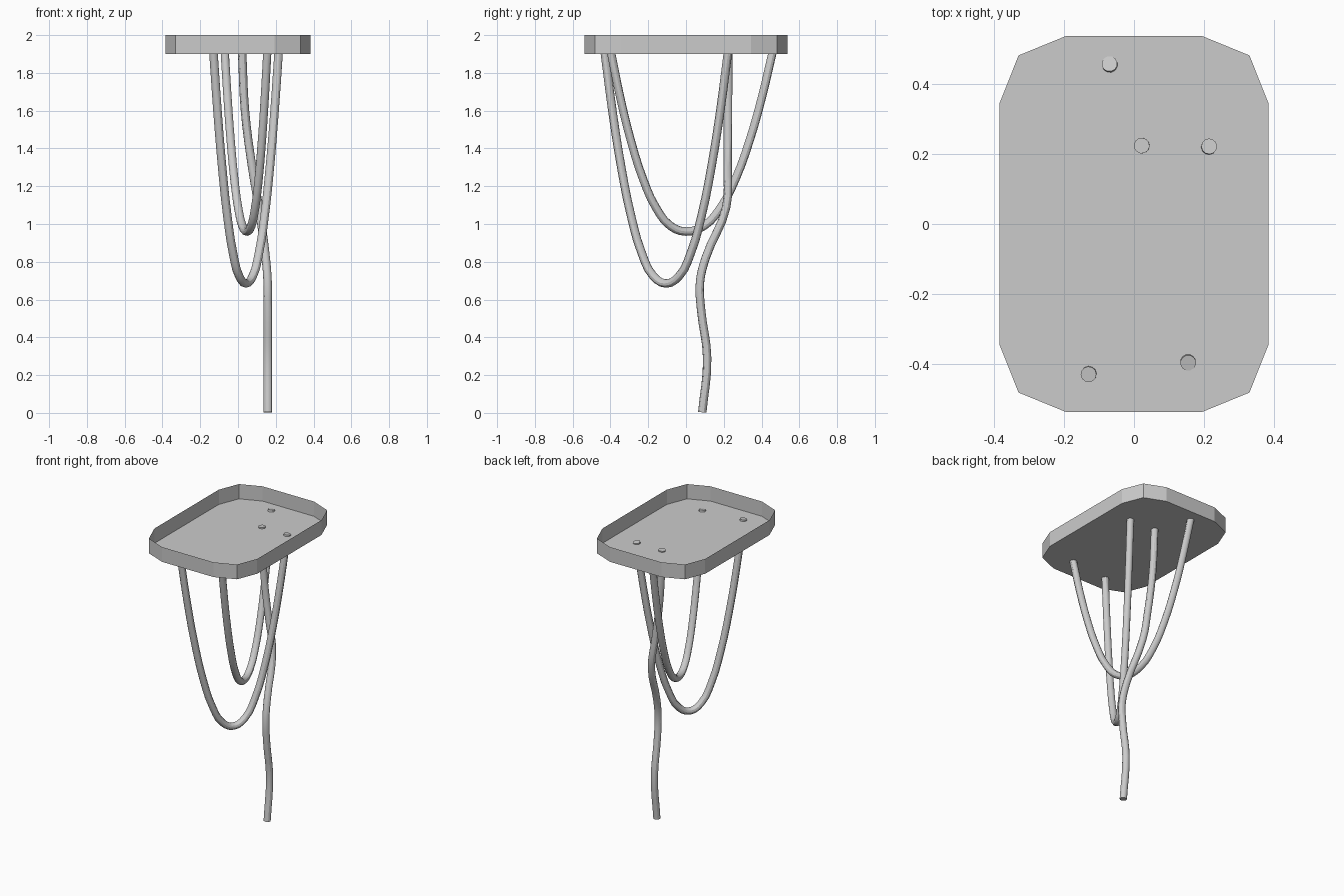
import bpy, bmesh
from mathutils import Vector

if "Cube" in bpy.data.objects:
    bpy.data.objects.remove(bpy.data.objects["Cube"])

RIM, FLOOR, STUB = 2.0, 1.9, 1.908
RADIUS = 0.0225


def make_tray():
    # Open tray: chamfered outline, flat floor, thin upright rim
    corner = [(0.385, 0.344), (0.33, 0.482), (0.193, 0.538)]
    outline = corner + [(-x, y) for x, y in reversed(corner)]
    outline += [(-x, -y) for x, y in outline]
    bm = bmesh.new()
    low = [bm.verts.new((x, y, FLOOR)) for x, y in outline]
    high = [bm.verts.new((x, y, RIM)) for x, y in outline]
    bm.faces.new(low[::-1])
    n = len(outline)
    for i in range(n):
        j = (i + 1) % n
        bm.faces.new((low[i], low[j], high[j], high[i]))
    mesh = bpy.data.meshes.new("tray")
    bm.to_mesh(mesh)
    bm.free()
    bpy.context.collection.objects.link(bpy.data.objects.new("tray", mesh))


def make_cable(name, points, steps):
    # Round capped cable swept along a smooth path
    curve = bpy.data.curves.new(name, 'CURVE')
    curve.dimensions = '3D'
    curve.bevel_depth = RADIUS
    curve.bevel_resolution = 4
    curve.use_fill_caps = True
    curve.resolution_u = steps
    spline = curve.splines.new('BEZIER')
    spline.bezier_points.add(len(points) - 1)
    for bp, p in zip(spline.bezier_points, points):
        bp.co = p
        bp.handle_left_type = bp.handle_right_type = 'AUTO'
    obj = bpy.data.objects.new(name, curve)
    bpy.context.collection.objects.link(obj)
    bpy.ops.object.select_all(action='DESELECT')
    obj.select_set(True)
    bpy.context.view_layer.objects.active = obj
    bpy.ops.object.convert(target='MESH')
    bpy.ops.object.shade_smooth_by_angle()


def sagging(start, low, end):
    # Hanging path through its lowest point
    a, b, c = Vector((*start, STUB)), Vector(low), Vector((*end, STUB))
    points = []
    for k in range(-6, 7):
        side, t = (a if k < 0 else c), abs(k) / 6
        s = 1.3 * t - 0.3 * t * t
        p = b.lerp(side, s)
        p.z = b.z + (STUB - b.z) * s ** 2.2
        points.append(p)
    return points


make_tray()

# Two looped cables
make_cable("short_loop_cable", sagging((-0.07, 0.458), (0.048, 0.0, 0.96), (0.155, -0.397)), 3)
make_cable("long_loop_cable", sagging((-0.13, -0.43), (0.042, -0.105, 0.685), (0.215, 0.222)), 3)

# Loose cable hanging to the ground
make_cable("hanging_cable", [
    (0.022, 0.224, STUB), (0.037, 0.222, 1.6), (0.075, 0.22, 1.3), (0.11, 0.213, 1.09),
    (0.147, 0.104, 0.82), (0.157, 0.074, 0.69), (0.158, 0.08, 0.545),
    (0.158, 0.112, 0.29), (0.158, 0.086, 0.003)], 4)
